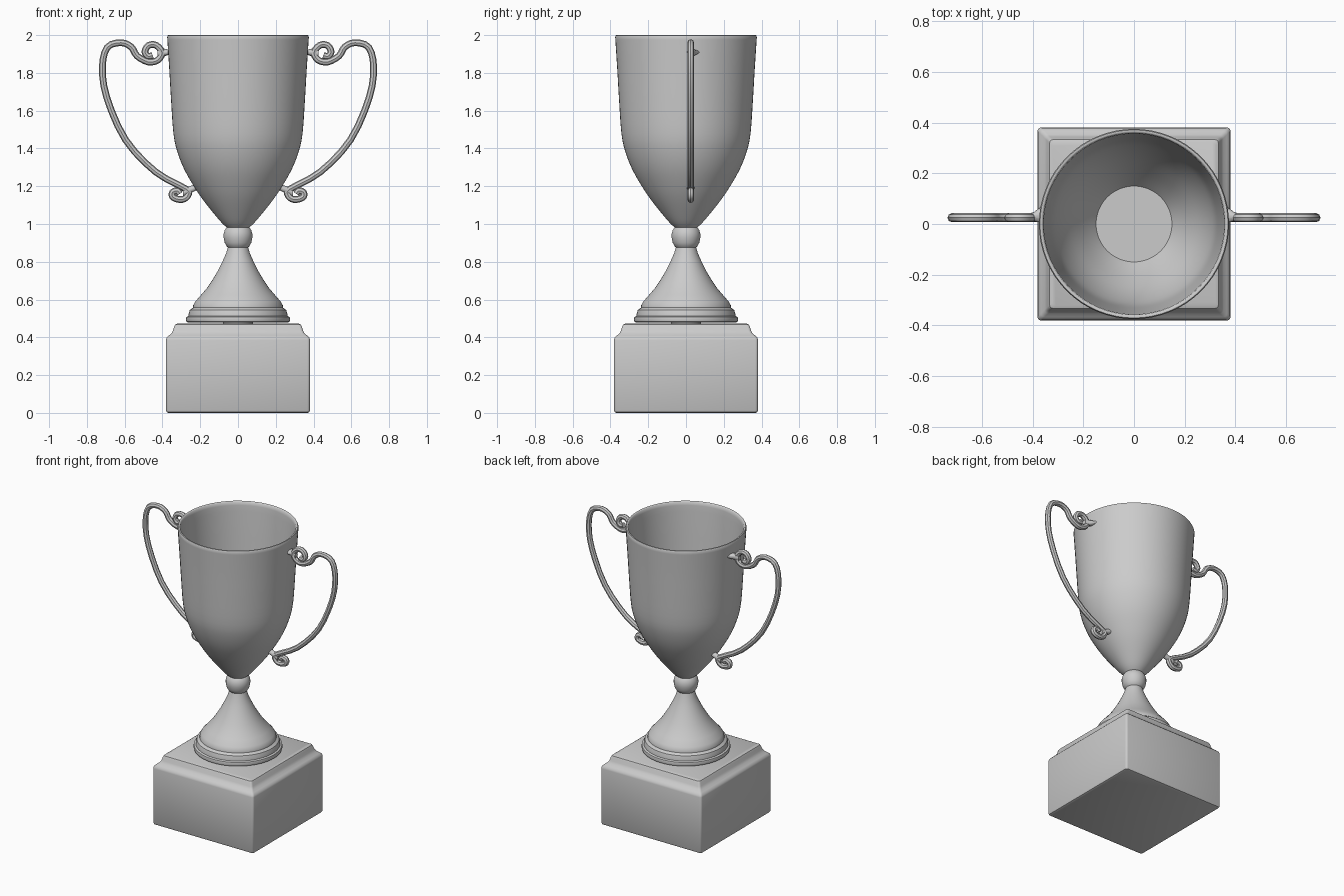
import bpy, bmesh, math
from mathutils import Vector

if "Cube" in bpy.data.objects:
    bpy.data.objects.remove(bpy.data.objects["Cube"])

silver = bpy.data.materials.new("silver_grey")
silver.diffuse_color = (0.6, 0.6, 0.6, 1)
silver.use_nodes = True
silver.node_tree.nodes["Principled BSDF"].inputs["Base Color"].default_value = silver.diffuse_color


def finish(obj, angle=35):
    obj.data.materials.append(silver)
    bpy.ops.object.select_all(action='DESELECT')
    obj.select_set(True)
    bpy.context.view_layer.objects.active = obj
    bpy.ops.object.shade_smooth_by_angle(angle=math.radians(angle))
    return obj


def stack(name, rings, angle=35):
    """Join a list of equal-length point rings into one capped solid."""
    bm = bmesh.new()
    loops = [[bm.verts.new(p) for p in r] for r in rings]
    n = len(loops[0])
    for a, b in zip(loops, loops[1:]):
        for i in range(n):
            j = (i + 1) % n
            bm.faces.new((a[i], a[j], b[j], b[i]))
    bm.faces.new(loops[0][::-1])
    bm.faces.new(loops[-1])
    bmesh.ops.recalc_face_normals(bm, faces=bm.faces)
    me = bpy.data.meshes.new(name)
    bm.to_mesh(me)
    bm.free()
    obj = bpy.data.objects.new(name, me)
    bpy.context.collection.objects.link(obj)
    return finish(obj, angle)


def circle(r, z, n=64):
    return [(r * math.cos(2 * math.pi * i / n), r * math.sin(2 * math.pi * i / n), z)
            for i in range(n)]


def rounded_square(h, z, c=0.014):
    pts = []
    for k in range(4):
        a0 = k * math.pi / 2
        sx, sy = ((1, 1), (-1, 1), (-1, -1), (1, -1))[k]
        for s in range(4):
            a = a0 + s * math.pi / 6
            pts.append((sx * (h - c) + c * math.cos(a), sy * (h - c) + c * math.sin(a), z))
    return pts


def smooth_path(ctrl, steps):
    """Catmull-Rom through the control points."""
    p = [ctrl[0]] + ctrl + [ctrl[-1]]
    out = []
    for i in range(1, len(p) - 2):
        a, b, c, d = (Vector(q) for q in p[i - 1:i + 3])
        for s in range(steps):
            t = s / steps
            out.append(0.5 * (2 * b + (c - a) * t + (2 * a - 5 * b + 4 * c - d) * t ** 2
                              + (3 * b - a - 3 * c + d) * t ** 3))
    out.append(Vector(ctrl[-1]))
    return out


# Square plinth with a coved shoulder
plinth = [(0.368, 0), (0.377, 0.004), (0.381, 0.014), (0.381, 0.385), (0.378, 0.398),
          (0.367, 0.409), (0.353, 0.42), (0.344, 0.436), (0.339, 0.455), (0.333, 0.467),
          (0.322, 0.472)]
stack("plinth", [rounded_square(h, z) for h, z in plinth])

# Flared foot and small pad under it
foot = [(0.08, 0.465), (0.08, 0.478), (0.262, 0.478), (0.273, 0.483), (0.276, 0.495),
        (0.273, 0.508), (0.262, 0.513), (0.261, 0.525), (0.255, 0.545), (0.238, 0.557),
        (0.237, 0.57), (0.226, 0.59), (0.195, 0.625), (0.165, 0.66), (0.138, 0.70),
        (0.108, 0.75), (0.083, 0.80), (0.063, 0.845), (0.05, 0.89)]
stack("foot", [circle(r, z) for r, z in foot])

# Ball knop on the stem
knop = [(0.046, 0.87), (0.06, 0.882), (0.07, 0.90), (0.076, 0.928), (0.076, 0.948),
        (0.07, 0.968), (0.058, 0.985), (0.05, 0.99)]
stack("knop", [circle(r, z) for r, z in knop])

# Bowl, outside then over the rim and down the inside
bowl_key = [(0.055, 0.978), (0.085, 1.005), (0.128, 1.055), (0.187, 1.13), (0.234, 1.20),
            (0.285, 1.29), (0.322, 1.385), (0.342, 1.48), (0.354, 1.65), (0.364, 1.82),
            (0.374, 1.975)]
bowl = [tuple(v) for v in smooth_path(bowl_key, 3)]
inside = [(r - 0.018, z) for r, z in reversed(bowl) if z > 1.10]
bowl += [(0.375, 1.99), (0.371, 1.999), (0.365, 2.0), (0.359, 1.995)] + inside
stack("bowl", [circle(r, z) for r, z in bowl], 50)

# Scrolled handles: curl, shoulder, long sweep, lower curl (x, z)
path = [(0.452, 1.893), (0.476, 1.888), (0.493, 1.912), (0.474, 1.945), (0.435, 1.947),
        (0.402, 1.908), (0.425, 1.868), (0.475, 1.858), (0.535, 1.89), (0.565, 1.937),
        (0.62, 1.96), (0.692, 1.935), (0.718, 1.83), (0.695, 1.67), (0.595, 1.445),
        (0.435, 1.275), (0.275, 1.185), (0.264, 1.155), (0.285, 1.133), (0.318, 1.131),
        (0.347, 1.145), (0.346, 1.168), (0.322, 1.176), (0.308, 1.16)]
Y = 0.025
for side, sx in (("right", 1), ("left", -1)):
    cu = bpy.data.curves.new("handle_" + side, 'CURVE')
    cu.dimensions = '3D'
    pts = smooth_path(path, 3)
    sp = cu.splines.new('POLY')
    sp.points.add(len(pts) - 1)
    for p, v in zip(sp.points, pts):
        p.co = (sx * v.x, Y, v.y, 1)
    cu.bevel_depth = 0.018
    cu.bevel_resolution = 2
    cu.use_fill_caps = True
    tmp = bpy.data.objects.new("handle_" + side, cu)
    bpy.context.collection.objects.link(tmp)
    bpy.ops.object.select_all(action='DESELECT')
    tmp.select_set(True)
    bpy.context.view_layer.objects.active = tmp
    bpy.ops.object.convert(target='MESH')
    finish(bpy.context.view_layer.objects.active, 40)

    # Flared lugs joining each curl to the bowl: (x, y, z, half width, half height)
    for tag, secs in (("upper", [(0.425, Y, 1.905, 0.014, 0.028), (0.395, Y + 0.004, 1.907, 0.018, 0.022),
                                 (0.362, Y + 0.013, 1.91, 0.034, 0.012)]),
                      ("lower", [(0.29, Y, 1.165, 0.015, 0.022), (0.262, Y, 1.178, 0.017, 0.02),
                                 (0.22, Y, 1.195, 0.02, 0.017)])):
        rings = [[(sx * x, y + w * math.cos(i * math.pi / 6), z + h * math.sin(i * math.pi / 6))
                  for i in range(12)] for x, y, z, w, h in secs]
        stack(f"{tag}_lug_{side}", rings)
